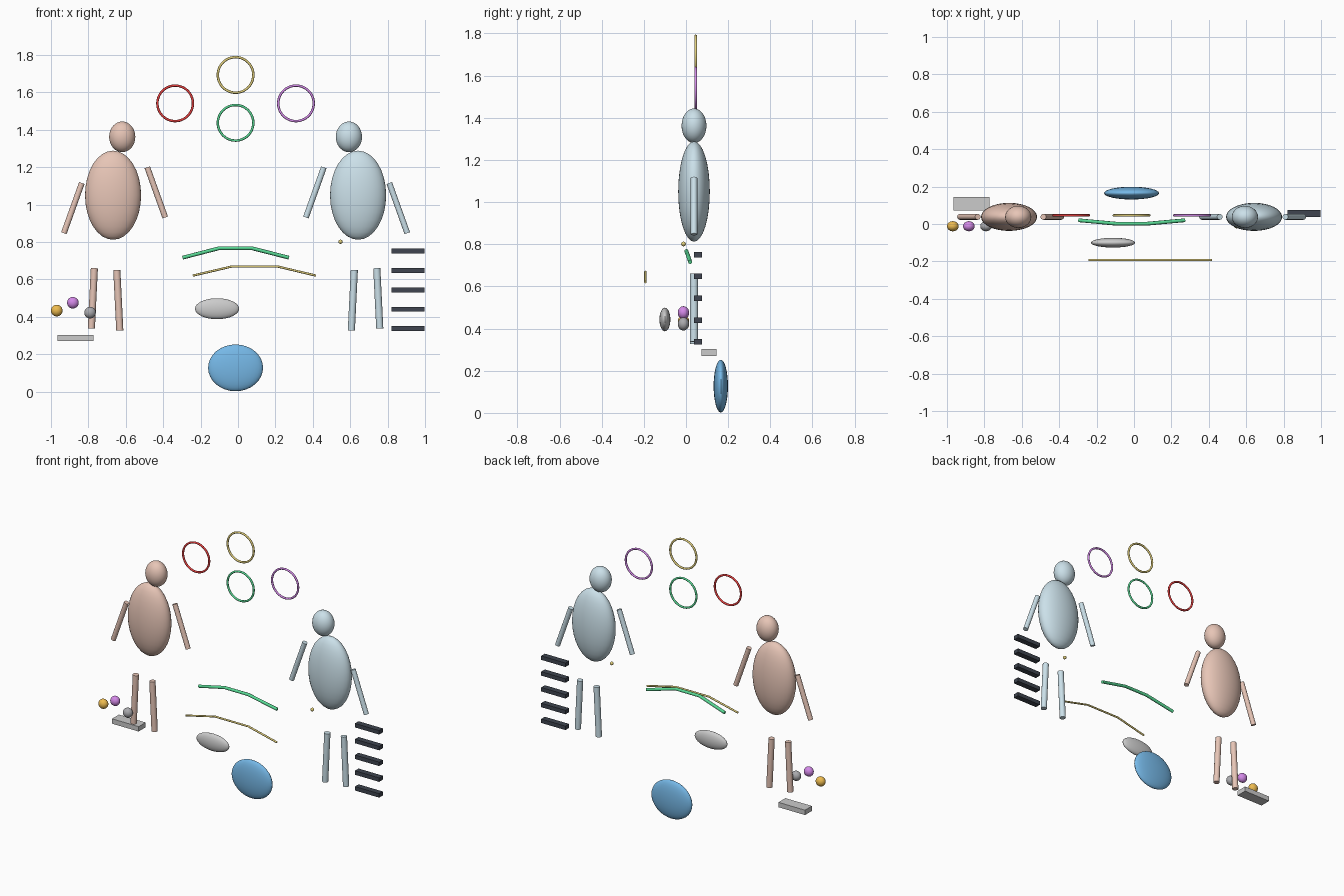
import bpy, math
from mathutils import Vector

if "Cube" in bpy.data.objects:
    bpy.data.objects.remove(bpy.data.objects["Cube"])

MID = -0.013   # the mirrored pair and hoops share this x axis
FY = 0.038     # depth of the figures


def colour(name, r, g, b):
    m = bpy.data.materials.new(name)
    m.diffuse_color = (r, g, b, 1)
    m.use_nodes = True
    m.node_tree.nodes["Principled BSDF"].inputs["Base Color"].default_value = m.diffuse_color
    return m


peach = colour("peach", 0.80, 0.56, 0.47)
pale_blue = colour("pale_blue", 0.60, 0.75, 0.82)
blue = colour("blue", 0.18, 0.48, 0.80)
red = colour("red", 0.80, 0.05, 0.05)
yellow = colour("yellow", 0.75, 0.62, 0.20)
green = colour("green", 0.10, 0.70, 0.30)
purple = colour("purple", 0.65, 0.25, 0.80)
orange = colour("orange", 0.85, 0.50, 0.08)
dark = colour("dark", 0.05, 0.06, 0.08)
white = colour("white", 0.80, 0.80, 0.78)
grey = colour("grey", 0.40, 0.40, 0.42)


def finish(name, mat, smooth=True):
    o = bpy.context.object
    o.name = name
    o.data.materials.append(mat)
    bpy.ops.object.transform_apply(location=False, rotation=False, scale=True)
    if smooth:
        bpy.ops.object.shade_smooth_by_angle(angle=math.radians(40))
    return o


def ellipsoid(name, loc, size, mat):
    bpy.ops.mesh.primitive_uv_sphere_add(segments=32, ring_count=16, radius=1, location=loc)
    bpy.context.object.scale = size
    return finish(name, mat)


def box(name, loc, size, mat):
    bpy.ops.mesh.primitive_cube_add(size=1, location=loc)
    bpy.context.object.scale = size
    return finish(name, mat, False)


def limb(name, a, b, r, mat):
    a, b = Vector(a), Vector(b)
    bpy.ops.mesh.primitive_cylinder_add(vertices=16, radius=r, depth=(b - a).length,
                                        location=(a + b) / 2)
    bpy.context.object.rotation_euler = (b - a).to_track_quat('Z', 'Y').to_euler()
    return finish(name, mat)


def hoop(name, x, z, mat):
    bpy.ops.mesh.primitive_torus_add(major_segments=48, minor_segments=10, major_radius=0.095,
                                     minor_radius=0.0065, location=(x, 0.046, z),
                                     rotation=(math.pi / 2, 0, 0))
    return finish(name, mat)


def strand(name, pts, r, mat):
    c = bpy.data.curves.new(name, 'CURVE')
    c.dimensions = '3D'
    c.bevel_depth = r
    c.bevel_resolution = 2
    c.use_fill_caps = True
    s = c.splines.new('POLY')
    s.points.add(len(pts) - 1)
    for p, co in zip(s.points, pts):
        p.co = (*co, 1)
    c.materials.append(mat)
    o = bpy.data.objects.new(name, c)
    bpy.context.collection.objects.link(o)


# two mirrored figures: s = 1 is the left one, offsets are from the centre axis
for side, s, mat in (("left", -1, peach), ("right", 1, pale_blue)):
    def at(d, z):
        return (MID + s * d, FY, z)
    ellipsoid(side + "_torso", at(0.655, 1.05), (0.15, 0.075, 0.238), mat)
    ellipsoid(side + "_head", at(0.606, 1.362), (0.07, 0.059, 0.082), mat)
    limb(side + "_outer_arm", at(0.822, 1.115), at(0.918, 0.847), 0.0155, mat)
    limb(side + "_inner_arm", at(0.472, 1.199), at(0.376, 0.931), 0.0155, mat)
    limb(side + "_outer_leg", at(0.755, 0.66), at(0.771, 0.337), 0.019, mat)
    limb(side + "_inner_leg", at(0.635, 0.65), at(0.619, 0.327), 0.019, mat)

# hoops overhead
hoop("top_hoop", MID, 1.693, yellow)
hoop("bottom_hoop", MID, 1.437, green)
hoop("left_hoop", MID - 0.323, 1.541, red)
hoop("right_hoop", MID + 0.323, 1.541, purple)

# stack of dark slats
for i in range(5):
    box(f"slat_{i + 1}", (0.91, 0.057, 0.337 + i * 0.1035), (0.176, 0.038, 0.026), dark)

# bent strands in the middle
strand("green_strand", [(-0.296, 0.02, 0.716), (-0.099, 0.002, 0.767),
                        (0.072, 0.002, 0.767), (0.272, 0.02, 0.716)], 0.010, green)
strand("yellow_strand", [(-0.242, -0.193, 0.62), (-0.032, -0.193, 0.669),
                         (0.211, -0.193, 0.669), (0.417, -0.193, 0.62)], 0.006, yellow)

# cushion, big flattened ball and small balls
ellipsoid("cushion", (-0.112, -0.1, 0.443), (0.118, 0.026, 0.056), white)
ellipsoid("big_ball", (MID, 0.165, 0.127), (0.147, 0.034, 0.125), blue)
ellipsoid("tiny_bead", (0.548, -0.012, 0.801), (0.011, 0.011, 0.011), yellow)
for n, x, z, m in (("orange", -0.969, 0.433, orange), ("purple", -0.883, 0.475, purple),
                   ("grey", -0.791, 0.422, grey)):
    ellipsoid(n + "_ball", (x, -0.012, z), (0.031, 0.027, 0.031), m)

# flat tray
box("tray", (-0.869, 0.109, 0.287), (0.193, 0.072, 0.032), white)
